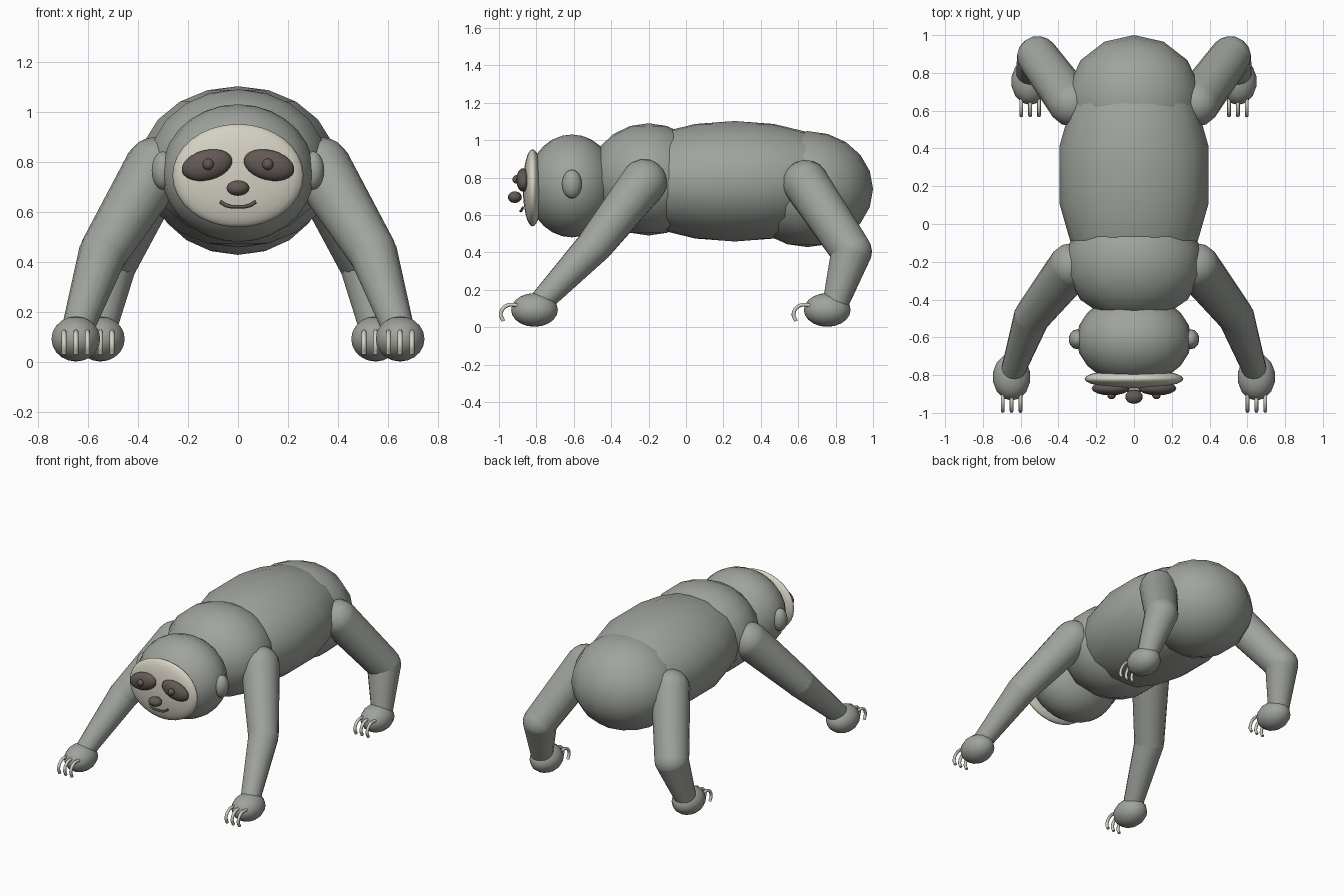
import bpy, bmesh, math
from mathutils import Vector, Matrix

cube = bpy.data.objects.get("Cube")
if cube:
    bpy.data.objects.remove(cube, do_unlink=True)


def material(name, r, g, b):
    m = bpy.data.materials.new(name)
    m.use_nodes = True
    m.diffuse_color = (r, g, b, 1)
    m.node_tree.nodes["Principled BSDF"].inputs["Base Color"].default_value = (r, g, b, 1)
    return m


FUR = material("grey fur", 0.35, 0.37, 0.335)
CREAM = material("cream", 0.66, 0.635, 0.55)
DARK = material("dark brown", 0.125, 0.1, 0.09)


def finish(name, bm, mat):
    mesh = bpy.data.meshes.new(name)
    for f in bm.faces:
        f.smooth = True
    bm.to_mesh(mesh)
    bm.free()
    mesh.materials.append(mat)
    ob = bpy.data.objects.new(name, mesh)
    bpy.context.collection.objects.link(ob)
    return ob


def ellipsoid(name, centre, radii, mat=FUR, segments=14, rings=10, tilt=0):
    bm = bmesh.new()
    m = (Matrix.Translation(centre) @ Matrix.Rotation(tilt, 4, 'Y')
         @ Matrix.Diagonal((*radii, 1)))
    bmesh.ops.create_uvsphere(bm, u_segments=segments, v_segments=rings, radius=1, matrix=m)
    return finish(name, bm, mat)


def limb_segment(name, a, b, ra, rb):
    """Tapered tube from a to b with a ball at the start joint."""
    a, b = Vector(a), Vector(b)
    d = b - a
    turn = d.to_track_quat('Z', 'Y').to_matrix().to_4x4()
    bm = bmesh.new()
    bmesh.ops.create_cone(bm, cap_ends=False, segments=16, radius1=ra, radius2=rb,
                          depth=d.length, matrix=Matrix.Translation((a + b) / 2) @ turn)
    bmesh.ops.create_uvsphere(bm, u_segments=16, v_segments=10, radius=ra,
                              matrix=Matrix.Translation(a) @ turn)
    return finish(name, bm, FUR)


def tube(name, points, radius, mat):
    cu = bpy.data.curves.new(name, 'CURVE')
    cu.dimensions = '3D'
    cu.bevel_depth = radius
    cu.bevel_resolution = 2
    cu.resolution_u = 5
    cu.use_fill_caps = True
    sp = cu.splines.new('BEZIER')
    sp.bezier_points.add(len(points) - 1)
    for bp, p in zip(sp.bezier_points, points):
        bp.co = p
        bp.handle_left_type = bp.handle_right_type = 'AUTO'
    cu.materials.append(mat)
    ob = bpy.data.objects.new(name, cu)
    bpy.context.collection.objects.link(ob)
    return ob


# Trunk and head
ellipsoid("chest", (0, -0.2, 0.79), (0.365, 0.32, 0.3))
ellipsoid("torso", (0, 0.26, 0.78), (0.405, 0.68, 0.322))
ellipsoid("hips", (0, 0.65, 0.738), (0.36, 0.35, 0.31))
ellipsoid("head", (0, -0.61, 0.755), (0.305, 0.24, 0.275), segments=20, rings=14)

# Face
ellipsoid("face_mask", (0, -0.82, 0.745), (0.262, 0.052, 0.206), CREAM, 24, 16)
ellipsoid("nose", (0, -0.915, 0.695), (0.047, 0.037, 0.031), DARK)
tube("mouth", [(-0.07, -0.872, 0.64), (-0.042, -0.88, 0.624), (0, -0.884, 0.621),
               (0.042, -0.88, 0.624), (0.07, -0.872, 0.64)], 0.007, DARK)

# Paired parts
for side, s in (("left", 1), ("right", -1)):
    ellipsoid(side + "_ear", (s * 0.3, -0.61, 0.765), (0.046, 0.053, 0.077))
    ellipsoid(side + "_eye_patch", (s * 0.124, -0.87, 0.787), (0.103, 0.037, 0.06),
              DARK, 16, 12, tilt=s * math.radians(14))
    ellipsoid(side + "_eye", (s * 0.119, -0.905, 0.79), (0.023, 0.023, 0.023), DARK)

    # Joint centres: root, bend, end, then paw centre; radii at root, bend, end
    limbs = {
        "arm": ((0.33, -0.225, 0.775), (0.54, -0.49, 0.435), (0.645, -0.79, 0.12),
                (0.648, -0.81, 0.092), (0.124, 0.097, 0.062)),
        "leg": ((0.33, 0.64, 0.77), (0.51, 0.885, 0.405), (0.555, 0.8, 0.13),
                (0.55, 0.755, 0.092), (0.124, 0.11, 0.07)),
    }
    for kind, (root, bend, end, paw, r) in limbs.items():
        def at(p):
            return (s * p[0], p[1], p[2])
        name = side + "_" + kind
        limb_segment(name + "_upper", at(root), at(bend), r[0], r[1])
        limb_segment(name + "_lower", at(bend), at(end), r[1], r[2])
        ellipsoid(name + "_paw", at(paw), (0.1, 0.125, 0.09))
        # Three hooked claws
        for i in (-1, 0, 1):
            x = s * paw[0] + i * 0.047
            path = [(-0.08, 0.025), (-0.15, 0.022), (-0.18, -0.02), (-0.167, -0.06)]
            tube(f"{name}_claw_{i + 2}",
                 [(x, paw[1] + dy, paw[2] + dz) for dy, dz in path], 0.01, CREAM)
